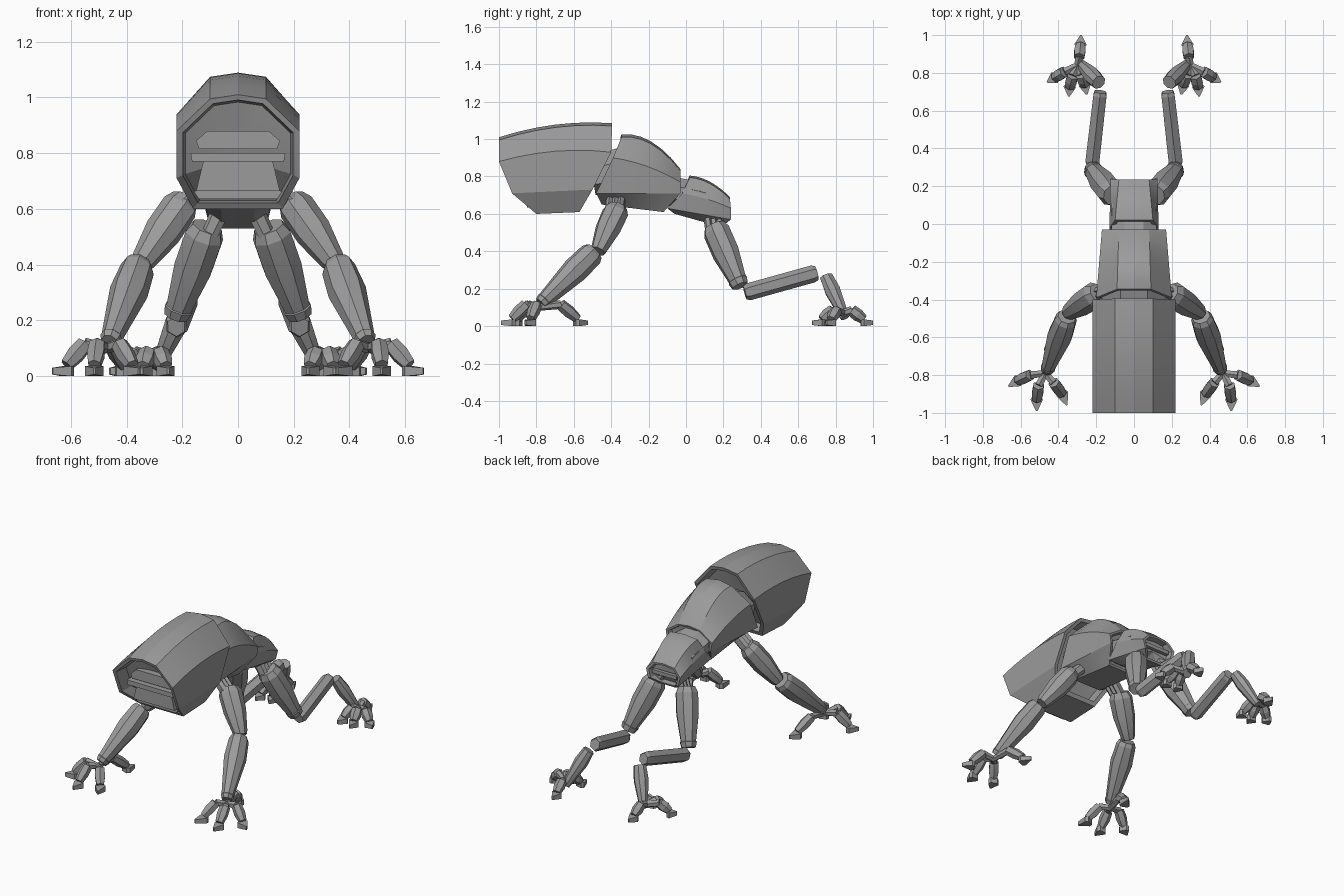
import bpy, bmesh, math
from mathutils import Vector

if "Cube" in bpy.data.objects:
    bpy.data.objects.remove(bpy.data.objects["Cube"], do_unlink=True)

GREY = (0.33, 0.33, 0.33, 1)
mat = bpy.data.materials.new("plain grey")
mat.use_nodes = True
mat.diffuse_color = GREY
mat.node_tree.nodes["Principled BSDF"].inputs["Base Color"].default_value = GREY


def build(name, rings):
    """Skin a stack of equal rings and close both ends."""
    bm = bmesh.new()
    loops = [[bm.verts.new(p) for p in ring] for ring in rings]
    n = len(loops[0])
    for a, b in zip(loops, loops[1:]):
        for i in range(n):
            j = (i + 1) % n
            bm.faces.new((a[i], a[j], b[j], b[i]))
    caps = [bm.faces.new(loops[0]), bm.faces.new(loops[-1])]
    bmesh.ops.poke(bm, faces=caps)
    bmesh.ops.recalc_face_normals(bm, faces=bm.faces[:])
    mesh = bpy.data.meshes.new(name)
    bm.to_mesh(mesh)
    bm.free()
    mesh.materials.append(mat)
    obj = bpy.data.objects.new(name, mesh)
    bpy.context.collection.objects.link(obj)
    bpy.ops.object.select_all(action='DESELECT')
    obj.select_set(True)
    bpy.context.view_layer.objects.active = obj
    bpy.ops.object.shade_smooth_by_angle(angle=math.radians(15))
    return obj


def segment(name, p0, p1, stations, sides=8, flip=1):
    """Faceted limb from p0 to p1; stations are (t, half width, half depth)."""
    p0, p1 = Vector(p0), Vector(p1)
    axis = (p1 - p0).normalized()
    u = axis.cross(Vector((0, 0, 1))).normalized()
    v = u.cross(axis)
    rings = []
    for t, w, d in stations:
        ring = []
        for i in range(sides):
            a = math.tau * (i + 0.5) / sides
            k = 1 / math.cos(math.pi / sides)
            p = p0.lerp(p1, t) + u * (w * k * math.cos(a)) + v * (d * k * math.sin(a))
            ring.append((p.x * flip, p.y, p.z))
        rings.append(ring)
    return build(name, rings)


def shell(name, lines, steps=6, rim=0.9, depth=0.06):
    """Body shell from lengthwise lines (front, back, bulge), with recessed ends."""
    lines = [(Vector(f), Vector(b), h) for f, b, h in lines]
    flip = lambda q: Vector((-q.x, q.y, q.z))
    lines += [(flip(f), flip(b), h) for f, b, h in reversed(lines) if f.x > 0]
    rings = []
    for s in range(steps + 1):
        t = s / steps
        rings.append([f.lerp(b, t) + Vector((0, 0, 4 * h * t * (1 - t))) for f, b, h in lines])

    def recess(ring, push):
        c = sum(ring, Vector()) / len(ring)
        lip = [c + (p - c) * rim for p in ring]
        return lip, [c + (p - c) * (rim - 0.04) + Vector((0, push, 0)) for p in ring]

    lip0, in0 = recess(rings[0], depth)
    lip1, in1 = recess(rings[-1], -depth)
    return build(name, [in0, lip0] + rings + [lip1, in1])


def plate(name, half, y0, y1):
    """Symmetric front-facing profile extruded along y."""
    pts = half + [(-x, z) for x, z in reversed(half)]
    return build(name, [[(x, y, z) for x, z in pts] for y in (y0, y1)])


# Head shell
shell("head_shell", [
    ((0, -1, 1.01), (0, -0.395, 1.085), 0.03),
    ((0.1, -1, 0.995), (0.1, -0.395, 1.07), 0.03),
    ((0.22, -1, 0.88), (0.22, -0.4, 0.93), 0.03),
    ((0.22, -0.93, 0.71), (0.22, -0.5, 0.73), 0),
    ((0.16, -0.8, 0.6), (0.16, -0.57, 0.61), 0)], depth=0.09)

# Face inside the opening
plate("visor", [(0.11, 0.88), (0.15, 0.845), (0.14, 0.815)], -0.91, -0.8)
plate("face_ledge", [(0.17, 0.80), (0.165, 0.77)], -0.92, -0.78)
plate("muzzle", [(0.125, 0.77), (0.15, 0.665)], -0.88, -0.72)
plate("chin", [(0.16, 0.665), (0.14, 0.635)], -0.85, -0.7)

# Neck, chest, waist and pelvis
segment("neck", (0, -0.5, 0.8), (0, -0.32, 0.83),
        [(0, 0.15, 0.1), (0.5, 0.17, 0.12), (1, 0.17, 0.13)])
shell("chest", [
    ((0, -0.345, 1.025), (0, -0.03, 0.84), 0.055),
    ((0.09, -0.345, 1.01), (0.08, -0.03, 0.83), 0.055),
    ((0.2, -0.39, 0.9), (0.17, -0.03, 0.77), 0.02),
    ((0.19, -0.48, 0.71), (0.16, -0.03, 0.71), 0),
    ((0.1, -0.45, 0.65), (0.1, -0.12, 0.61), 0)], depth=0.03)
segment("waist", (0, -0.12, 0.73), (0, 0.1, 0.68),
        [(0, 0.12, 0.08), (1, 0.12, 0.08)])
shell("pelvis", [
    ((0, 0.02, 0.805), (0, 0.235, 0.69), 0.025),
    ((0.1, 0.02, 0.795), (0.08, 0.235, 0.68), 0.025),
    ((0.13, -0.02, 0.71), (0.125, 0.24, 0.63), 0.01),
    ((0.12, -0.1, 0.63), (0.11, 0.24, 0.57), 0),
    ((0.06, -0.06, 0.6), (0.06, 0.19, 0.53), 0)], rim=0.85, depth=0.04)
segment("tail_bar", (-0.09, 0.215, 0.615), (0.09, 0.215, 0.615),
        [(0, 0.012, 0.012), (1, 0.012, 0.012)], 4)


def toe(name, hand, knuckle, base, tip, flip):
    segment(name + "_root", hand, knuckle, [(0, 0.016, 0.016), (1, 0.02, 0.02)], 6, flip)
    segment(name, knuckle, base, [(0, 0.027, 0.027), (0.5, 0.03, 0.03), (1, 0.022, 0.022)], 6, flip)
    b, t = Vector(base), Vector(tip)
    b.z = t.z = 0.018
    segment(name + "_claw", b, t,
            [(-0.3, 0.022, 0.018), (0, 0.033, 0.018), (1, 0.004, 0.012)], 4, flip)


FRONT_TOES = {
    "outer": ((0.55, -0.8, 0.115), (0.615, -0.83, 0.04), (0.665, -0.86, 0)),
    "middle": ((0.505, -0.855, 0.115), (0.515, -0.93, 0.04), (0.515, -0.99, 0)),
    "inner": ((0.425, -0.84, 0.115), (0.38, -0.9, 0.04), (0.355, -0.96, 0)),
    "thumb": ((0.45, -0.67, 0.115), (0.41, -0.58, 0.04), (0.39, -0.525, 0)),
}
REAR_TOES = {
    "outer": ((0.37, 0.805, 0.085), (0.42, 0.775, 0.035), (0.46, 0.75, 0)),
    "middle": ((0.325, 0.785, 0.085), (0.34, 0.725, 0.035), (0.345, 0.675, 0)),
    "inner": ((0.28, 0.79, 0.085), (0.26, 0.735, 0.035), (0.25, 0.685, 0)),
    "heel": ((0.29, 0.885, 0.085), (0.283, 0.95, 0.035), (0.28, 1, 0)),
}

for side, f in (("left", 1), ("right", -1)):
    # Front leg
    for i in range(3):
        segment(f"{side}_shoulder_rib_{i}", (0.1, -0.37 - 0.03 * (i - 1), 0.71),
                (0.21, -0.385 - 0.03 * (i - 1), 0.6),
                [(0, 0.02, 0.03), (1, 0.016, 0.03)], 6, f)
    segment(side + "_upper_arm", (0.19, -0.365, 0.635), (0.35, -0.47, 0.4),
            [(0, 0.05, 0.045), (0.12, 0.068, 0.06), (0.5, 0.064, 0.062),
             (0.93, 0.042, 0.042), (1, 0.035, 0.035)], 8, f)
    segment(side + "_forearm", (0.355, -0.49, 0.4), (0.46, -0.775, 0.12),
            [(0, 0.045, 0.05), (0.06, 0.056, 0.062), (0.35, 0.064, 0.066),
             (0.93, 0.035, 0.04), (0.94, 0.038, 0.043), (1, 0.03, 0.035)], 8, f)
    for name, (k, b, t) in FRONT_TOES.items():
        toe(f"{side}_front_{name}_toe", (0.47, -0.79, 0.1), k, b, t, f)

    # Rear leg
    for i in range(3):
        segment(f"{side}_hip_rib_{i}", (0.06, 0.14 + 0.03 * (i - 1), 0.6),
                (0.12, 0.16 + 0.03 * (i - 1), 0.47),
                [(0, 0.016, 0.03), (1, 0.016, 0.025)], 6, f)
    segment(side + "_thigh", (0.11, 0.15, 0.535), (0.222, 0.29, 0.215),
            [(0, 0.05, 0.055), (0.1, 0.066, 0.07), (0.45, 0.066, 0.07),
             (0.9, 0.045, 0.046), (0.91, 0.05, 0.05), (1, 0.042, 0.042)], 8, f)
    segment(side + "_shin", (0.222, 0.315, 0.178), (0.178, 0.7, 0.285),
            [(0, 0.03, 0.032), (0.05, 0.037, 0.04), (0.95, 0.035, 0.04), (1, 0.03, 0.032)], 6, f)
    segment(side + "_foot", (0.187, 0.75, 0.265), (0.285, 0.85, 0.045),
            [(0, 0.036, 0.032), (0.35, 0.043, 0.04), (0.9, 0.026, 0.026), (1, 0.022, 0.022)], 8, f)
    for name, (k, b, t) in REAR_TOES.items():
        toe(f"{side}_rear_{name}_toe", (0.3, 0.84, 0.07), k, b, t, f)
